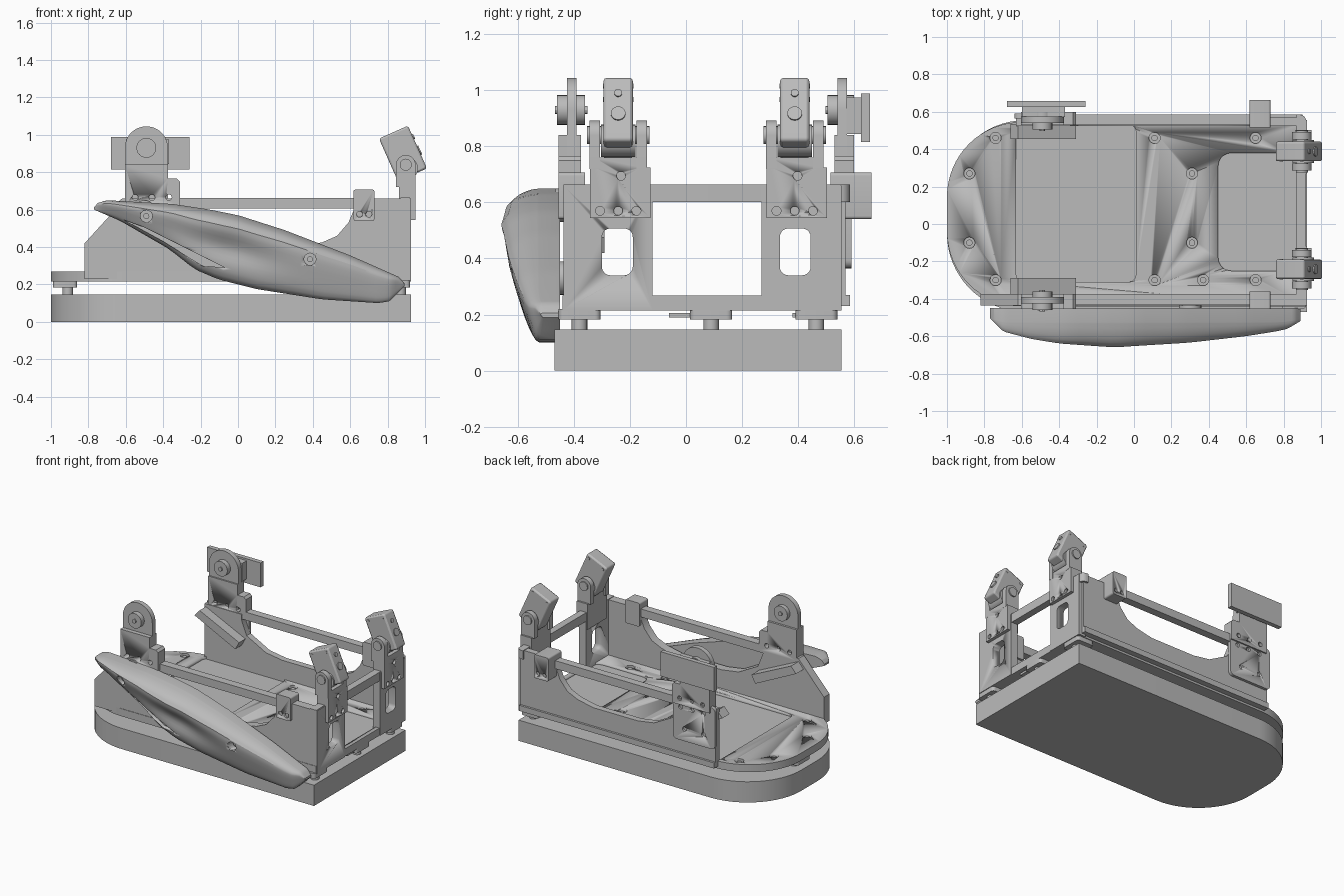
import bpy, bmesh, math
from mathutils import Vector

if "Cube" in bpy.data.objects:
    bpy.data.objects.remove(bpy.data.objects["Cube"])

GRAY = (0.5, 0.5, 0.5, 1)
mat = bpy.data.materials.new("machined gray")
mat.use_nodes = True
mat.diffuse_color = GRAY
mat.node_tree.nodes["Principled BSDF"].inputs["Base Color"].default_value = GRAY


def finish(name, bm, smooth=True):
    bmesh.ops.recalc_face_normals(bm, faces=bm.faces)
    me = bpy.data.meshes.new(name)
    bm.to_mesh(me)
    bm.free()
    me.materials.append(mat)
    ob = bpy.data.objects.new(name, me)
    bpy.context.collection.objects.link(ob)
    bpy.ops.object.select_all(action="DESELECT")
    ob.select_set(True)
    bpy.context.view_layer.objects.active = ob
    if smooth:
        bpy.ops.object.shade_smooth_by_angle(angle=math.radians(30))
    return ob


def place(u, v, w, axis):
    return {"x": (w, u, v), "y": (u, w, v), "z": (u, v, w)}[axis]


def prism(name, pts, axis, a, b):
    """Extrude a 2D profile from a to b along an axis."""
    bm = bmesh.new()
    face = bm.faces.new([bm.verts.new(place(u, v, a, axis)) for u, v in pts])
    ext = bmesh.ops.extrude_face_region(bm, geom=[face])
    verts = [g for g in ext["geom"] if isinstance(g, bmesh.types.BMVert)]
    bmesh.ops.translate(bm, vec=place(0, 0, b - a, axis), verts=verts)
    return finish(name, bm)


def rect(u0, u1, v0, v1, radii=0.0):
    """Rectangle outline with rounded corners, radii in order ll, lr, ur, ul."""
    if not isinstance(radii, tuple):
        radii = (radii,) * 4
    corners = [(u0, v0, 1, 1), (u1, v0, -1, 1), (u1, v1, -1, -1), (u0, v1, 1, -1)]
    pts = []
    for i, ((u, v, su, sv), r) in enumerate(zip(corners, radii)):
        if r == 0:
            pts.append((u, v))
            continue
        steps = 16 if r > 0.1 else 5
        for k in range(steps + 1):
            t = math.pi * (1 + i / 2 + k / steps / 2)
            pts.append((u + su * r + r * math.cos(t), v + sv * r + r * math.sin(t)))
    return pts


def disc(u, v, r, n=24, a0=0.0, a1=2 * math.pi):
    n_div = n if a1 - a0 > 6 else n - 1
    return [(u + r * math.cos(a0 + (a1 - a0) * k / n_div),
             v + r * math.sin(a0 + (a1 - a0) * k / n_div)) for k in range(n)]


def box(name, x0, x1, y0, y1, z0, z1):
    return prism(name, rect(x0, x1, y0, y1), "z", z0, z1)


def cut(ob, *cutters):
    for c in cutters:
        m = ob.modifiers.new("cut", "BOOLEAN")
        m.operation, m.object, m.solver = "DIFFERENCE", c, "EXACT"
        bpy.context.view_layer.objects.active = ob
        bpy.ops.object.modifier_apply(modifier=m.name)
        bpy.data.objects.remove(c)


def holes(ob, centers, r, axis, a, b):
    for u, v in centers:
        cut(ob, prism("hole_cutter", disc(u, v, r, 16), axis, a, b))


def lerp(table, x):
    for (x0, v0), (x1, v1) in zip(table, table[1:]):
        if x <= x1:
            return v0 + (v1 - v0) * (x - x0) / (x1 - x0)
    return table[-1][1]


# Base slab and floor plate
prism("base_slab", rect(-1, .925, -.47, .555, (.42, 0, 0, .42)), "z", 0, .147)
floor = prism("floor_plate", rect(-1, .92, -.44, .545, (.4, 0, 0, .4)), "z", .215, .268)
cut(floor,
    prism("tray_cutter", rect(-.63, .01, -.31, .535, .04), "z", .25, .3),
    prism("pocket_cutter", rect(.45, .89, -.25, .38, .07), "z", .255, .3))
bolts = [(-.74, .46), (-.88, .27), (-.88, -.1), (-.74, -.3), (.11, .46), (.31, .27),
         (.65, .46), (.31, -.1), (.11, -.3), (.37, -.3), (.65, -.3)]
holes(floor, bolts, .03, "z", .245, .3)
for x, y in bolts:
    prism("floor_bolt", disc(x, y, .017, 12), "z", .24, .258)

# Mounting feet between slab and plate
for x, y in [(-.91, .09), (.87, -.38), (.87, .09), (.87, .465)]:
    prism("foot_post", disc(x, y, .028, 16), "z", .14, .19)
    prism("foot_flange", rect(x - .08, x + .05, y - .075, y + .075, .02), "z", .183, .22)
for y in (-.03, .41):
    box("foot_tab", .82, .9, y - .03, y + .05, .19, .205)

# Side walls with a sweeping concave cut
sweep = [(.62, .6), (.59, .53), (.53, .46), (.45, .425), (.33, .4),
         (-.02, .4), (-.15, .42), (-.3, .5), (-.34, .6)]
for side, y0, y1, start in [("front", -.437, -.375, [(-.62, .64), (-.82, .42), (-.82, .23)]),
                            ("back", .525, .57, [(-.63, .64), (-.63, .23)])]:
    prism(side + "_wall", [(.9, .23), (.9, .66), (.62, .66)] + sweep + [(-.34, .64)] + start,
          "y", y0, y1)
    box(side + "_rail", -.35, .65, y0 + .005, y1 + (.015 if side == "back" else 0), .605, .662)
box("back_sill", -.63, .9, .54, .585, .23, .27)

# End columns with rounded windows, and the crossbar
for name, y0, y1, c in [("right_column", -.437, -.12, -.245), ("left_column", .27, .555, .39)]:
    col = prism(name, rect(y0, y1, .215, .66), "x", .87, .925)
    cut(col, prism("window_cutter", rect(c - .055, c + .055, .34, .507, .03), "x", .8, 1))
prism("end_crossbar", rect(.87, .92, -.437, .585, (0, 0, .035, 0)), "z", .602, .664)

# Swivel clamps on the end columns
TILT = math.radians(24)
for y in (-.242, .388):
    plate = prism("clamp_plate", [(y - .1, .545), (y + .115, .545), (y + .115, .725),
                                  (y + .085, .725), (y + .085, .76), (y - .085, .76),
                                  (y - .085, .725), (y - .1, .725)], "x", .86, .948)
    holes(plate, [(y - .065, .57), (y, .57), (y + .065, .57), (y + .01, .695)], .016, "x", .93, 1)
    for s in (-1, 1):
        ear = disc(.897, .84, .052, 16, 0, math.pi) + [(.845, .72), (.949, .72)]
        a, b = sorted((y + s * .065, y + s * .103))
        prism("clamp_ear", ear, "y", a, b)
    prism("clamp_pin", disc(.897, .84, .032, 20), "y", y - .112, y + .112)
    prism("clamp_hub", disc(.905, .82, .058, 24), "y", y - .062, y + .062)
    head = prism("clamp_head", rect(-.085, .085, -.125, .125, .015), "y", -.052, .052)
    bev = head.modifiers.new("bevel", "BEVEL")
    bev.width, bev.segments = .01, 2
    head.location = (.882, y, .9)
    head.rotation_euler = (0, -TILT, 0)
    for u, v in [(-.06, .1), (.06, .1), (-.06, -.1)]:
        for s in (-1, 1):
            screw = prism("head_screw", disc(u, v, .009, 10), "y", s * .045, s * .054)
            screw.location, screw.rotation_euler = head.location, head.rotation_euler
    for v, r in [(-.02, .026), (.06, .014)]:
        knob = prism("head_socket", disc(0, v, r, 20), "x", .07, .092)
        knob.location, knob.rotation_euler = head.location, head.rotation_euler

# Bearing brackets on the side walls
arch = disc(-.49, .93, .115, 24, 0, math.pi)
for side, t0, t1, p0, p1, b0, b1 in [("front", -.425, -.39, -.455, -.375, -.46, -.36),
                                     ("back", .54, .575, .53, .6, .505, .6)]:
    prism(side + "_bearing_arch", arch + [(-.605, .66), (-.375, .66)], "y", t0, t1)
    foot = prism(side + "_bracket_foot", [(-.605, .62), (-.31, .62), (-.31, .75), (-.325, .765),
                 (-.375, .765), (-.375, .84), (-.605, .84)], "y", p0, p1)
    holes(foot, [(-.55, .665), (-.46, .665), (-.37, .665)], .016, "y", p0 - .02, p1 + .02)
    prism(side + "_bearing_boss", disc(-.49, .93, .053), "y", b0, b1)
    prism(side + "_bearing_pin", disc(-.49, .93, .015, 12), "y", b0 - .008, b1 + .008)
    # slanted inner brace below each bracket
    y0, y1 = (-.38, -.29) if side == "front" else (.455, .535)
    prism(side + "_brace", [(-.66, .575), (-.62, .62), (-.31, .475), (-.34, .42)], "y", y0, y1)

outer = prism("back_bracket_plate", rect(-.64, -.31, .365, .66, .03), "y", .565, .59)
holes(outer, [(-.55, .6), (-.46, .6), (-.37, .6), (-.55, .45), (-.4, .45)], .016, "y", .575, .65)

# Backing plate carried by the back bearing
box("backing_flange", -.68, -.26, .625, .657, .815, .988)
prism("backing_web", rect(-.6, -.37, .845, .975), "y", .573, .63)

# Clip blocks over the rails
for side, y0, y1, ya, yb in [("front", -.455, -.36, -.46, -.445), ("back", .515, .662, .65, .664)]:
    clip = prism(side + "_clip", rect(.617, .73, .54, .707, .012), "y", y0, y1)
    holes(clip, [(.65, .575), (.7, .575)], .016, "y", ya, yb)

# Fairing lofted from upright sections
top = [(-.77, .612), (-.75, .635), (-.7, .65), (-.35, .63), (-.15, .6), (0, .57),
       (.25, .49), (.6, .355), (.86, .24), (.89, .205)]
bottom = [(-.77, .6), (-.63, .54), (-.37, .39), (-.23, .28), (-.1, .225), (.1, .175),
          (.45, .12), (.75, .1), (.81, .11), (.89, .19)]
bulge = [(-.77, .0), (-.7, .05), (-.55, .09), (-.4, .115), (-.1, .14), (.3, .11),
         (.6, .075), (.82, .04), (.89, .01)]
section = [(0, 0), (.04, .22), (.12, .4), (.25, .56), (.4, .72), (.55, .87), (.7, .98),
           (.8, 1), (.9, .8), (.97, .42), (1, 0)]
bm = bmesh.new()
rings = []
COUNT = 56
for i in range(COUNT + 1):
    x = .06 - .83 * math.cos(math.pi * i / COUNT)
    zt, zb, d = lerp(top, x), lerp(bottom, x), lerp(bulge, x)
    rim = -.505 - .02 * min(1, d / .05)
    ring = [bm.verts.new((x, -.45, zb))]
    for k in range(25):
        s = (1 - math.cos(math.pi * k / 24)) / 2
        scoop = .3 * math.exp(-((x + .05) / .24) ** 2 - ((s - .5) / .2) ** 2)
        ring.append(bm.verts.new((x, rim - d * (lerp(section, s) - scoop), zb + (zt - zb) * s)))
    ring.append(bm.verts.new((x, -.45, zt)))
    rings.append(ring)
for r0, r1 in zip(rings, rings[1:]):
    for k in range(len(r0)):
        n = (k + 1) % len(r0)
        bm.faces.new((r0[k], r0[n], r1[n], r1[k]))
bm.faces.new(rings[0])
bm.faces.new(rings[-1])
fairing = finish("side_fairing", bm)
cut(fairing, prism("groove_cutter", [(-.61, .545), (-.5, .505), (-.07, .29), (-.19, .3),
                                     (-.4, .43)], "y", -.8, -.545))
holes(fairing, [(-.49, .565), (.385, .335)], .032, "y", -.8, -.56)
for x, z in [(-.49, .565), (.385, .335)]:
    prism("fairing_screw", disc(x, z, .016, 12), "y", -.58, -.55)
for x, z in [(-.5, .59), (.3, .33)]:
    prism("fairing_standoff", disc(x, z, .06), "y", -.465, -.43)
